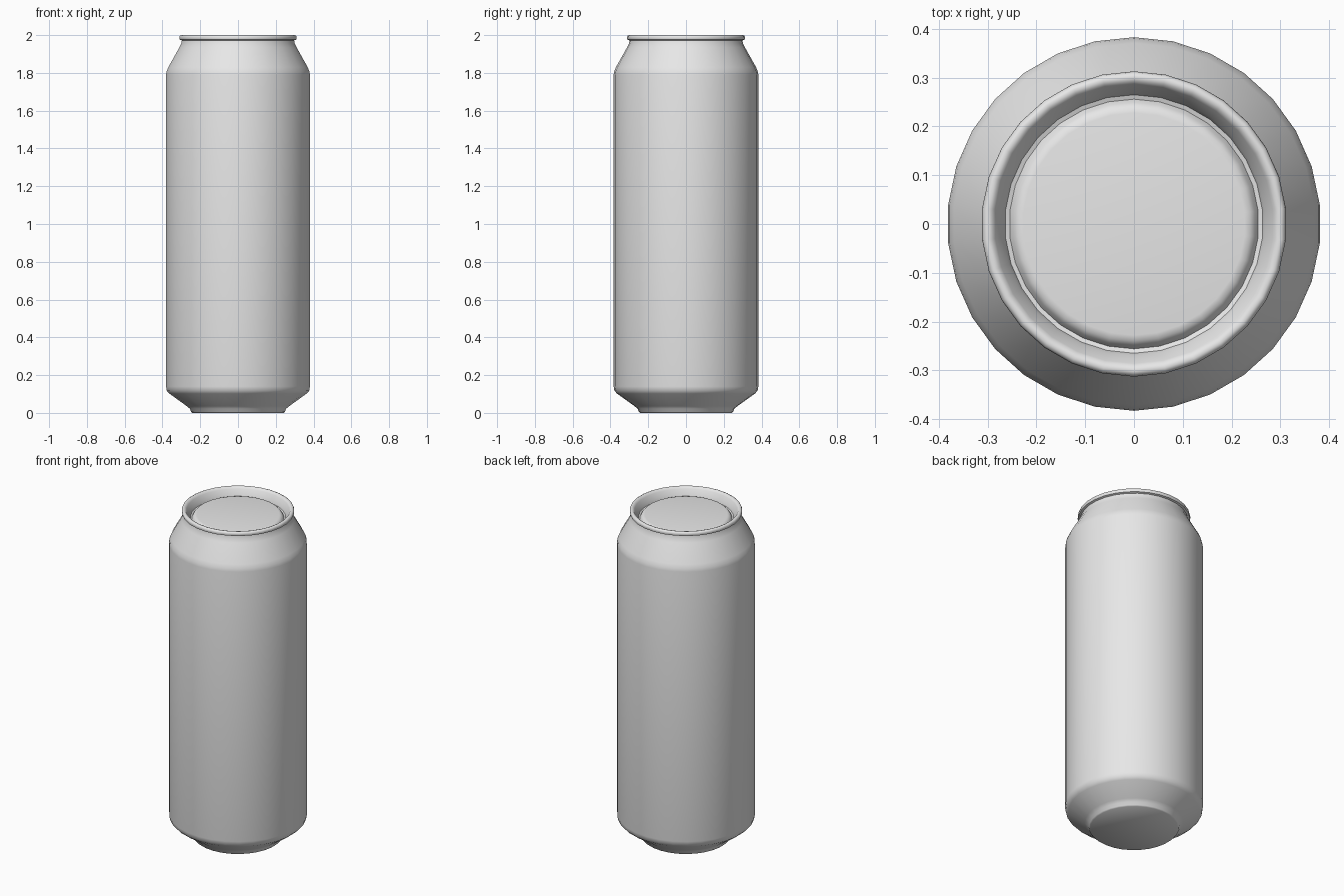
import bpy
import bmesh
import math

default = bpy.data.objects.get("Cube")
if default:
    bpy.data.objects.remove(default, do_unlink=True)

SIDES = 30

metal = bpy.data.materials.new("bare_metal_grey")
metal.use_nodes = True
metal.diffuse_color = (0.8, 0.8, 0.8, 1)
metal.node_tree.nodes["Principled BSDF"].inputs["Base Color"].default_value = (0.8, 0.8, 0.8, 1)


def lathe(name, profile):
    """Turn a (radius, height) profile about z; radius 0 closes an end."""
    bm = bmesh.new()
    verts = [bm.verts.new((0, -r, z)) for r, z in profile]
    edges = [bm.edges.new(pair) for pair in zip(verts, verts[1:])]
    bmesh.ops.spin(bm, geom=verts + edges, axis=(0, 0, 1), cent=(0, 0, 0),
                   angle=math.tau, steps=SIDES, use_merge=True)
    bmesh.ops.remove_doubles(bm, verts=bm.verts, dist=0.0005)
    bmesh.ops.recalc_face_normals(bm, faces=bm.faces)
    mesh = bpy.data.meshes.new(name)
    bm.to_mesh(mesh)
    bm.free()
    mesh.materials.append(metal)
    obj = bpy.data.objects.new(name, mesh)
    bpy.context.collection.objects.link(obj)
    bpy.ops.object.select_all(action="DESELECT")
    obj.select_set(True)
    bpy.context.view_layer.objects.active = obj
    bpy.ops.object.shade_smooth_by_angle(angle=math.radians(50))
    return obj


# Base, tapered foot, straight wall, shoulder, neck, rolled rim and sunken lid
lathe("drink_can", [
    (0, 0), (0.243, 0),                                      # base disc
    (0.25, 0.006), (0.256, 0.022), (0.273, 0.036),           # foot ring
    (0.365, 0.102), (0.379, 0.117), (0.383, 0.14),           # lower taper
    (0.383, 1.79), (0.38, 1.808), (0.371, 1.83),             # wall and shoulder
    (0.312, 1.935), (0.302, 1.955), (0.299, 1.972),          # neck
    (0.310, 1.976), (0.313, 1.985), (0.310, 1.996),          # rolled rim
    (0.302, 2.0), (0.292, 1.997), (0.286, 1.988),
    (0.270, 1.962), (0.265, 1.945), (0.256, 1.942),          # groove
    (0.249, 1.955), (0.240, 1.964), (0.228, 1.966), (0, 1.966),  # lid panel
])
